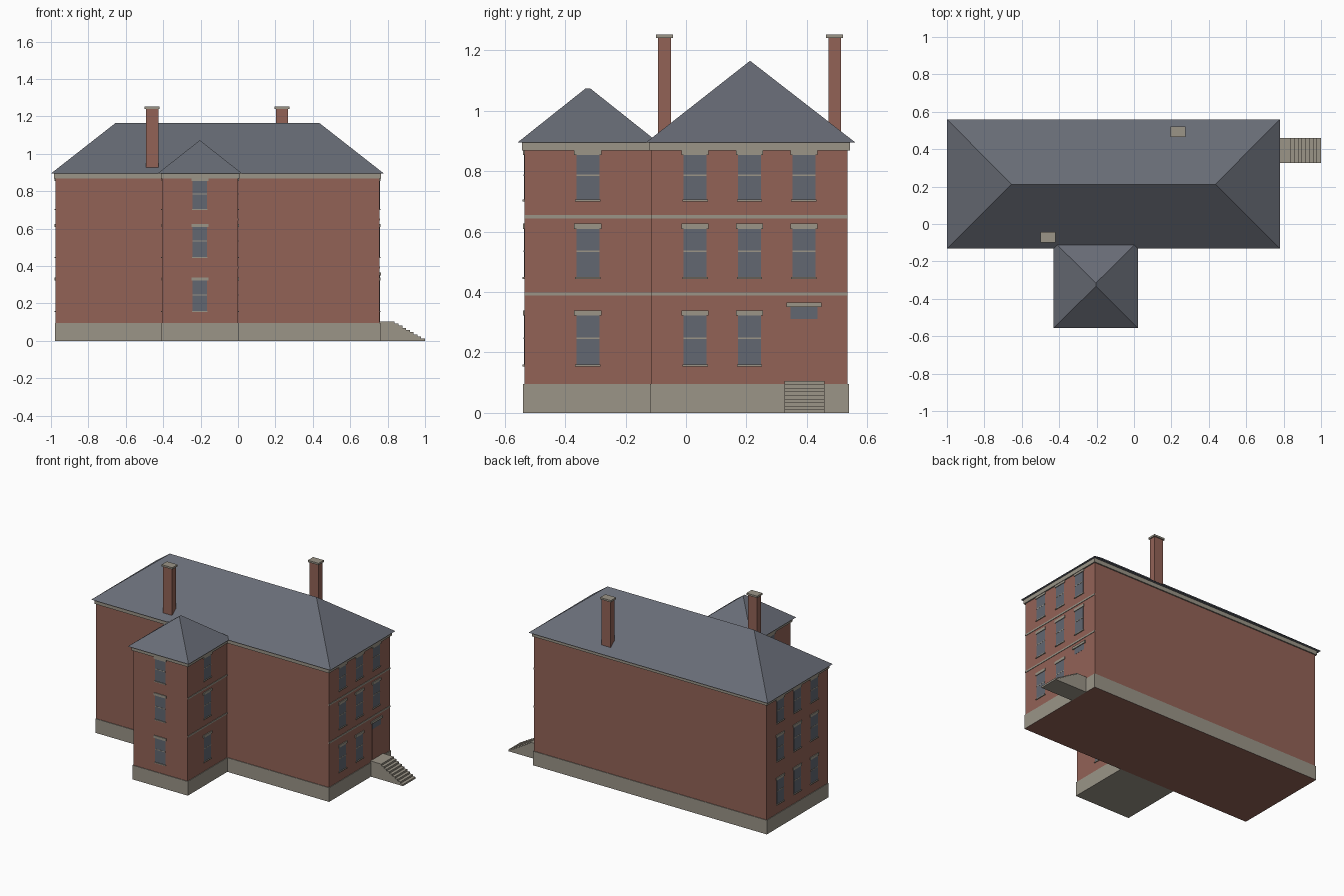
import bpy
import bmesh

if "Cube" in bpy.data.objects:
    bpy.data.objects.remove(bpy.data.objects["Cube"])


def material(name, rgb):
    m = bpy.data.materials.new(name)
    m.use_nodes = True
    m.diffuse_color = (*rgb, 1)
    m.node_tree.nodes["Principled BSDF"].inputs["Base Color"].default_value = (*rgb, 1)
    return m


brick = material("red brick", (0.29, 0.123, 0.094))
stone = material("warm grey stone", (0.325, 0.298, 0.245))
slate = material("roof slate", (0.138, 0.15, 0.181))
glass = material("window glass", (0.122, 0.136, 0.165))


def mesh_object(name, verts, faces, *mats):
    mesh = bpy.data.meshes.new(name)
    mesh.from_pydata(verts, [], faces)
    bm = bmesh.new()
    bm.from_mesh(mesh)
    bmesh.ops.recalc_face_normals(bm, faces=bm.faces)
    bm.to_mesh(mesh)
    bm.free()
    for m in mats:
        mesh.materials.append(m)
    obj = bpy.data.objects.new(name, mesh)
    bpy.context.collection.objects.link(obj)
    return obj


def box(name, xs, ys, zs, *mats):
    verts = [(x, y, z) for x in xs for y in ys for z in zs]
    faces = [(0, 1, 3, 2), (4, 6, 7, 5), (0, 4, 5, 1), (2, 3, 7, 6), (0, 2, 6, 4), (1, 5, 7, 3)]
    return mesh_object(name, verts, faces, *mats)


def grow(span, d):
    return (span[0] - d, span[1] + d)


def hip_roof(name, xs, ys, z0, z1, ridge):
    (x0, x1), (y0, y1) = xs, ys
    verts = [(x0, y0, z0), (x1, y0, z0), (x1, y1, z0), (x0, y1, z0)]
    verts += [(x, y, z1) for x, y in ridge]
    if ridge[0][1] == ridge[1][1]:      # ridge along x
        sides = [(0, 1, 5, 4), (1, 2, 5), (2, 3, 4, 5), (3, 0, 4)]
    else:                               # ridge along y
        sides = [(0, 1, 4), (1, 2, 5, 4), (2, 3, 5), (3, 0, 4, 5)]
    mesh_object(name, verts, sides + [(0, 3, 2, 1)], slate)


# Brick blocks with stone plinths and cornices
MAIN_X, MAIN_Y = (-0.975, 0.757), (-0.115, 0.535)
WING_X, WING_Y = (-0.405, 0.0), (-0.535, -0.1)
EAVE = 0.895
for label, xs, ys in (("main", MAIN_X, MAIN_Y), ("wing", WING_X, WING_Y)):
    box(label + "_walls", xs, ys, (0.05, 0.88), brick)
    plinth = box(label + "_plinth", grow(xs, 0.004), grow(ys, 0.004), (0, 0.095), stone, brick)
    if label == "main":                 # brick underside
        for f in plinth.data.polygons:
            f.material_index = int(f.normal.z < -0.5)
    box(label + "_cornice", grow(xs, 0.008), grow(ys, 0.008), (0.868, EAVE), stone)

# Hipped roofs
hip_roof("main_roof", (-1.0, 0.78), (-0.132, 0.56), EAVE, 1.165, [(-0.655, 0.212), (0.435, 0.212)])
hip_roof("wing_roof", (-0.43, 0.022), (-0.557, -0.092), EAVE, 1.073, [(-0.204, -0.333), (-0.204, -0.316)])


# Plates laid on a wall: axis of the normal, its sign and wall position
def plate(name, wall, us, zs, depth, mat):
    axis, sign, pos = wall
    across = sorted((pos - sign * 0.003, pos + sign * depth))
    xs, ys = (across, us) if axis == "x" else (us, across)
    box(name, xs, ys, zs, mat)


def window(name, wall, centre, z0, z1):
    def span(half):
        return (centre - half, centre + half)
    plate(name + "_glass", wall, span(0.038), (z0, z1), 0.001, glass)
    plate(name + "_rail", wall, span(0.038), ((z0 + z1) / 2 + 0.003, (z0 + z1) / 2 + 0.008), 0.002, stone)
    plate(name + "_sill", wall, span(0.042), (z0 - 0.003, z0 + 0.003), 0.006, stone)
    plate(name + "_lintel", wall, span(0.045), (z1 - 0.003, z1 + 0.014), 0.005, stone)


MAIN_LEFT = ("x", 1, MAIN_X[1])
MAIN_RIGHT = ("x", -1, MAIN_X[0])
WING_LEFT = ("x", 1, WING_X[1])
WING_RIGHT = ("x", -1, WING_X[0])
WING_FRONT = ("y", -1, WING_Y[0])
ROWS = [(0.157, 0.325), (0.446, 0.612), (0.703, 0.857)]
COLUMNS = [0.03, 0.21, 0.39]
DOOR = COLUMNS[-1]

for floor, (z0, z1) in enumerate(ROWS):
    tag = "_window_" + str(floor + 1)
    window("wing_front" + tag, WING_FRONT, -0.204, z0, z1)
    window("wing_left" + tag, WING_LEFT, -0.325, z0, z1)
    window("wing_right" + tag, WING_RIGHT, -0.325, z0, z1)
    for col, y in enumerate(COLUMNS):
        window("right" + tag + "_" + str(col), MAIN_RIGHT, y, z0, z1)
        if floor or y != DOOR:
            window("left" + tag + "_" + str(col), MAIN_LEFT, y, z0, z1)

# Stone string courses on the entrance side
for z in (0.388, 0.644):
    plate("main_string_course", MAIN_LEFT, MAIN_Y, (z, z + 0.011), 0.003, stone)
    plate("wing_string_course", WING_LEFT, WING_Y, (z, z + 0.011), 0.003, stone)

# Doorway: door leaf, transom light and hood
plate("door", MAIN_LEFT, (DOOR - 0.045, DOOR + 0.045), (0.1, 0.31), 0.001, brick)
plate("door_transom", MAIN_LEFT, (DOOR - 0.045, DOOR + 0.045), (0.31, 0.352), 0.0015, glass)
plate("door_hood", MAIN_LEFT, (DOOR - 0.058, DOOR + 0.058), (0.35, 0.366), 0.007, stone)

# Entrance steps: one stepped profile extruded across
COUNT, TOP = 9, 0.105
run, rise = (1.0 - 0.838) / (COUNT - 1), TOP / COUNT
profile = [(0.75, 0), (0.75, TOP)]
for i in range(COUNT):
    x = 0.838 + i * run
    profile += [(x, TOP - i * rise), (x, TOP - (i + 1) * rise)]
n = len(profile)
verts = [(x, y, z) for y in (0.326, 0.459) for x, z in profile]
faces = [tuple(range(n)), tuple(range(2 * n - 1, n - 1, -1))]
faces += [(i, (i + 1) % n, (i + 1) % n + n, i + n) for i in range(n)]
mesh_object("entrance_steps", verts, faces, stone)

# Chimneys with stone caps
for label, x, y in (("front", -0.459, -0.071), ("back", 0.235, 0.492)):
    xs, ys = (x - 0.033, x + 0.033), (y - 0.021, y + 0.021)
    box(label + "_chimney", xs, ys, (0.9, 1.242), brick)
    box(label + "_chimney_cap", grow(xs, 0.007), grow(ys, 0.007), (1.24, 1.252), stone)
